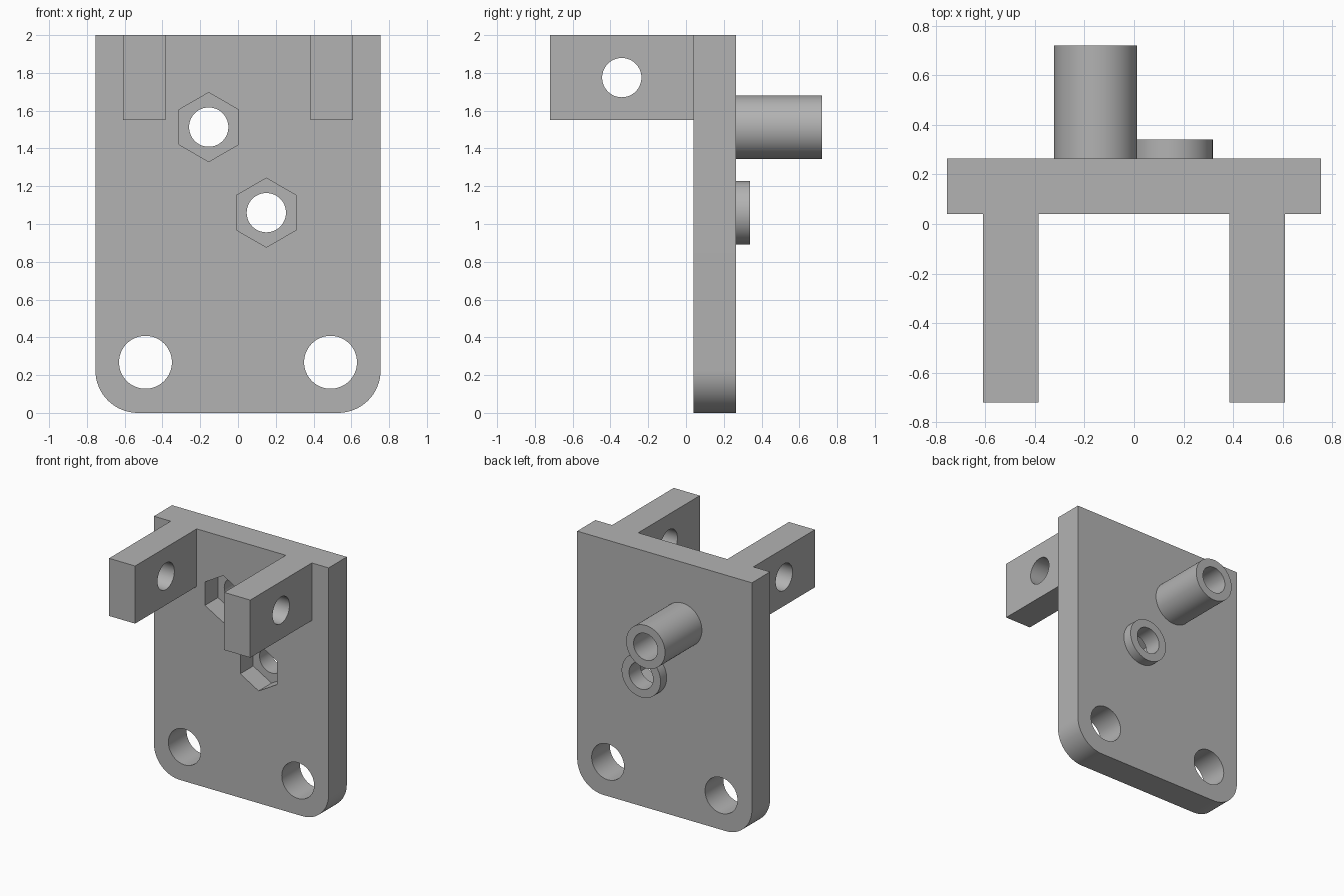
import bpy
import bmesh
import math
from mathutils import Matrix

cube = bpy.data.objects.get("Cube")
if cube:
    bpy.data.objects.remove(cube, do_unlink=True)

grey = bpy.data.materials.new("plain grey")
grey.use_nodes = True
colour = (0.45, 0.45, 0.45, 1)
grey.diffuse_color = colour
grey.node_tree.nodes["Principled BSDF"].inputs["Base Color"].default_value = colour

FRONT, BACK = 0.04, 0.265      # faces of the plate
HALF, TOP, CORNER = 0.755, 2.0, 0.225


def make(name, bm):
    bmesh.ops.recalc_face_normals(bm, faces=bm.faces)
    mesh = bpy.data.meshes.new(name)
    bm.to_mesh(mesh)
    bm.free()
    mesh.materials.append(grey)
    ob = bpy.data.objects.new(name, mesh)
    bpy.context.collection.objects.link(ob)
    return ob


def box(name, low, high):
    bm = bmesh.new()
    size = [b - a for a, b in zip(low, high)]
    mid = [(a + b) / 2 for a, b in zip(low, high)]
    bmesh.ops.create_cube(bm, size=1, matrix=Matrix.Translation(mid) @ Matrix.Diagonal((*size, 1)))
    return make(name, bm)


def rod(name, centre, radius, length, axis="Y", sides=64):
    """Cylinder along Y or X; a six-sided one has points up and down."""
    bm = bmesh.new()
    turn = Matrix.Rotation(math.pi / 2, 4, "X" if axis == "Y" else "Y")
    bmesh.ops.create_cone(bm, cap_ends=True, segments=sides, radius1=radius, radius2=radius,
                          depth=length, matrix=Matrix.Translation(centre) @ turn)
    return make(name, bm)


def combine(target, tool, operation):
    """Merge or cut, then remove the tool."""
    mod = target.modifiers.new(operation.lower(), "BOOLEAN")
    mod.operation = operation
    mod.solver = "EXACT"
    mod.object = tool
    bpy.context.view_layer.objects.active = target
    bpy.ops.object.modifier_apply(modifier=mod.name)
    bpy.data.objects.remove(tool, do_unlink=True)


# Plate with rounded lower corners
outline = [(HALF, TOP), (-HALF, TOP)]
for side, start in ((-1, math.pi), (1, 1.5 * math.pi)):
    for i in range(17):
        a = start + i * math.pi / 32
        outline.append((side * (HALF - CORNER) + CORNER * math.cos(a),
                        CORNER + CORNER * math.sin(a)))
bm = bmesh.new()
face = bm.faces.new([bm.verts.new((x, FRONT, z)) for x, z in outline])
extruded = bmesh.ops.extrude_face_region(bm, geom=[face])
bmesh.ops.translate(bm, vec=(0, BACK - FRONT, 0),
                    verts=[v for v in extruded["geom"] if isinstance(v, bmesh.types.BMVert)])
bracket = make("mounting_bracket", bm)

# Pair of arms reaching forward, flush with the top
for side in (-1, 1):
    x = sorted((side * 0.385, side * 0.61))
    arm = box("arm", (x[0], -0.72, 1.55), (x[1], FRONT + 0.1, TOP))
    combine(bracket, arm, "UNION")

# Long and short bosses on the back
bosses = [(-0.155, 1.513, 0.72), (0.15, 1.06, 0.34)]
for x, z, end in bosses:
    start = BACK - 0.03
    combine(bracket, rod("boss", (x, (start + end) / 2, z), 0.168, end - start), "UNION")

# Through bores and hexagonal nut pockets
for x, z, end in bosses:
    combine(bracket, rod("bore", (x, 0.4, z), 0.104, 1), "DIFFERENCE")
    pocket = rod("nut_pocket", (x, FRONT, z), 0.183, 0.32, sides=6)
    combine(bracket, pocket, "DIFFERENCE")

# Large lower holes
for side in (-1, 1):
    combine(bracket, rod("lower_hole", (side * 0.49, 0.15, 0.268), 0.14, 1), "DIFFERENCE")

# Pivot hole through both arms
combine(bracket, rod("pivot_hole", (0, -0.34, 1.775), 0.104, 2, axis="X"), "DIFFERENCE")

# Smooth curves, sharp edges
bpy.ops.object.select_all(action="DESELECT")
bracket.select_set(True)
bpy.context.view_layer.objects.active = bracket
bpy.ops.object.shade_smooth_by_angle(angle=math.radians(30))
